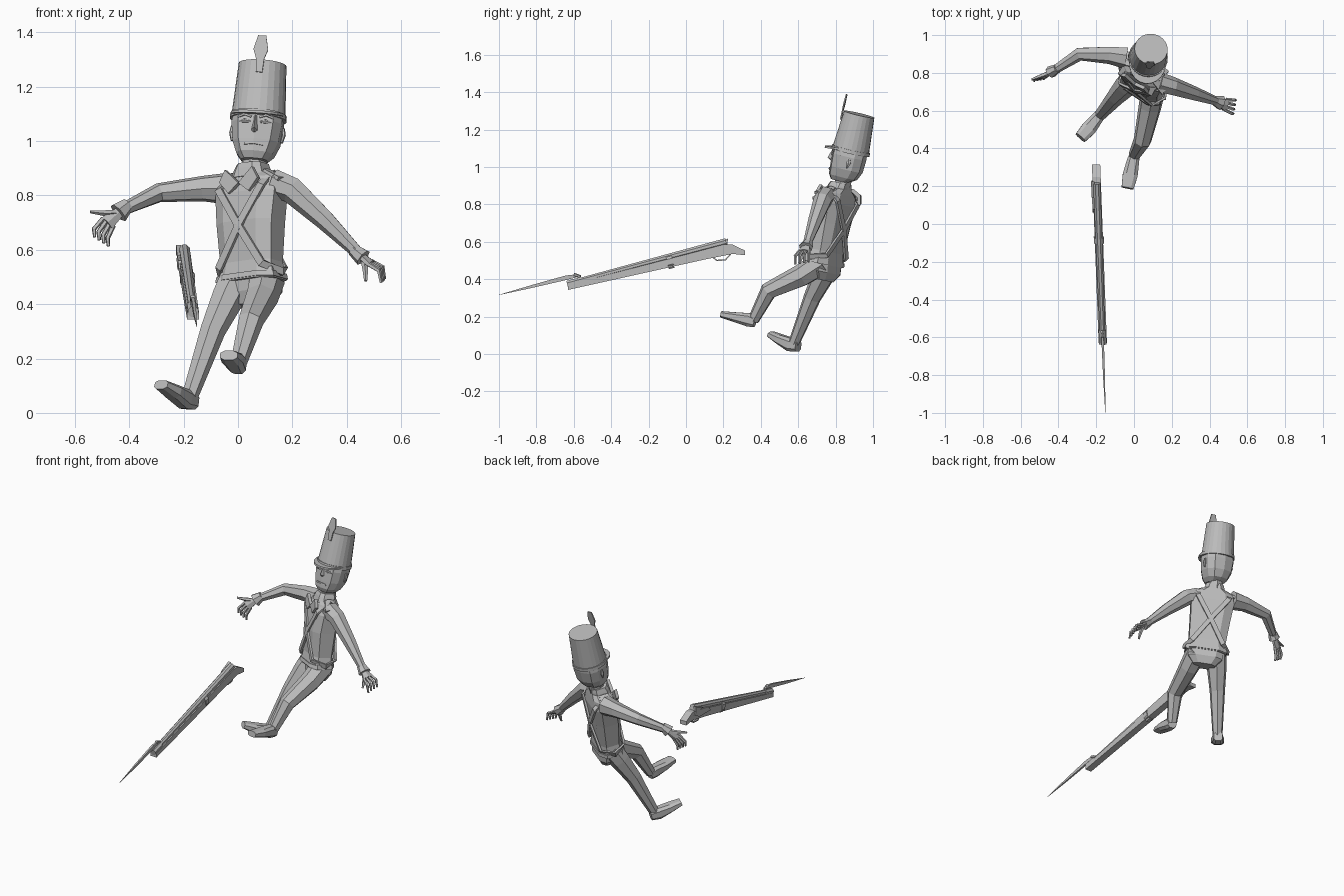
import bpy, bmesh
from math import sin, cos, pi
from mathutils import Vector as V, Matrix as Mx

cube = bpy.data.objects.get("Cube")
if cube:
    bpy.data.objects.remove(cube)

grey = bpy.data.materials.new("plain_grey")
grey.use_nodes = True
grey.diffuse_color = (0.5, 0.5, 0.5, 1)
grey.node_tree.nodes["Principled BSDF"].inputs["Base Color"].default_value = (0.5, 0.5, 0.5, 1)

# Local frames: the body turns to its right and leans back
BODY = Mx.Translation((.05, .735, .48)) @ Mx.Rotation(-.2, 4, 'X') @ Mx.Rotation(-.6, 4, 'Z')
HEAD = (Mx.Translation((.068, .86, 1)) @ Mx.Rotation(.08, 4, 'Y')
        @ Mx.Rotation(-.23, 4, 'X') @ Mx.Rotation(-.12, 4, 'Z'))
WORLD = Mx.Identity(4)


def loft(name, rings, frame=WORLD, closed=False):
    """Skin a list of equal point rings, capped unless closed."""
    bm = bmesh.new()
    rows = [[bm.verts.new(frame @ V(p)) for p in ring] for ring in rings]
    pairs = list(zip(rows, rows[1:])) + ([(rows[-1], rows[0])] if closed else [])
    for a, b in pairs:
        for i in range(len(a)):
            j = (i + 1) % len(a)
            bm.faces.new((a[i], a[j], b[j], b[i]))
    if not closed:
        bm.faces.new(rows[0])
        bm.faces.new(rows[-1])
    bmesh.ops.recalc_face_normals(bm, faces=bm.faces)
    mesh = bpy.data.meshes.new(name)
    bm.to_mesh(mesh)
    bm.free()
    mesh.materials.append(grey)
    ob = bpy.data.objects.new(name, mesh)
    bpy.context.collection.objects.link(ob)
    return ob


def oval(n, power=1.0):
    """Unit outline, boxier as power drops."""
    pts = []
    for i in range(n):
        a = 2 * pi * (i + .5) / n
        c, s = cos(a), sin(a)
        pts.append((abs(c) ** power * (1 if c > 0 else -1),
                    abs(s) ** power * (1 if s > 0 else -1)))
    return pts


def stack(name, levels, frame, n=8, power=.6):
    """Levels of (height, half width, half depth, depth offset)."""
    loft(name, [[(x * w, y * d + o, z) for x, y in oval(n, power)]
                for z, w, d, o in levels], frame)


def tube(name, pts, radii, n=6, up=(0, 0, 1), frame=WORLD, closed=False, power=1.0):
    """Sweep an oval of (width, height) radii; up may vary by point."""
    pts = [V(p) for p in pts]
    rings, last = [], len(pts) - 1
    for i, p in enumerate(pts):
        before = pts[i - 1] if i or closed else p
        after = pts[(i + 1) % len(pts)] if i < last or closed else p
        t = (after - before).normalized()
        u = V(up[i] if isinstance(up, list) else up)
        side = t.cross(u).normalized()
        u = side.cross(t)
        r = radii[i] if isinstance(radii, list) else radii
        w, h = r if isinstance(r, tuple) else (r, r)
        rings.append([p + side * x * w + u * y * h for x, y in oval(n, power)])
    loft(name, rings, frame, closed)


def plate(name, outline, half, frame=WORLD, axis=0):
    """Extrude an outline both ways along the axis."""
    def place(p, d):
        return (d, *p) if axis == 0 else (p[0], d, p[1])
    loft(name, [[place(p, d) for p in outline] for d in half], frame)


# Trousers and jacket
stack("pelvis", [(-.085, .07, .05, .01), (-.04, .11, .07, .01), (.05, .115, .07, 0)], BODY)
stack("jacket", [(.0, .132, .08, 0), (.07, .118, .07, 0), (.22, .128, .08, -.005),
                 (.33, .138, .078, 0), (.385, .12, .062, .005), (.415, .06, .05, .01)], BODY)
stack("waistband", [(.005, .136, .084, 0), (.025, .133, .081, 0)], BODY)
stack("collar", [(.39, .075, .06, .0), (.425, .062, .056, .005), (.445, .054, .05, .008)], BODY)
tube("neck", [(.055, .825, .87), (.066, .855, .97)], [.048, .045], 8, (0, 1, 0))

for s, side in ((1, "left"), (-1, "right")):
    # Lapels and crossed shoulder belts
    plate(side + "_lapel", [(0, .36), (s * .06, .415), (s * .085, .37), (s * .045, .325)],
          (-.088, -.07), BODY, 1)
    front = [(s * .095, -.076, .345), (0, -.086, .2), (-s * .095, -.074, .05)]
    back = [(x, -y, z) for x, y, z in reversed(front)]
    path = [(s * .09, 0, .405)] + front + [(-s * .137, 0, .025)] + back
    ups = [(0, 0, 1)] + [(0, -1, 0)] * 3 + [(-s, 0, 0)] + [(0, 1, 0)] * 3
    tube(side + "_cross_belt", path, (.02, .009), 4, ups, BODY, True)
    tube(side + "_shoulder_strap", [(s * .07, 0, .41), (s * .15, 0, .365)],
         [(.03, .01), (.055, .014)], 6, (0, 0, 1), BODY)


# Arms with cuffs and hands
def arm(side, joints, radii, knuckle, spread, bend, curl, thumb):
    tube(side + "_sleeve", joints, radii, 7)
    wrist, knuckle, spread = V(joints[-1]), V(knuckle), V(spread)
    along = (knuckle - wrist).normalized()
    palm_up = along.cross(spread).normalized()
    tube(side + "_cuff", [wrist - along * .035, wrist + along * .015],
         [(.026, .024), (.04, .033)], 7, palm_up)
    tube(side + "_palm", [wrist, knuckle], [(.02, .014), (spread.length * 1.1, .014)],
         6, palm_up)
    for k in range(4):
        f = (k - 1.5) / 1.5
        root = knuckle + spread * f * .8
        mid = root + V(bend) + spread * f * .25
        tube(f"{side}_finger_{k + 1}", [root - along * .008, mid, mid + V(curl)],
             [.0095, .009, .006], 5, palm_up)
    tube(side + "_thumb", [wrist + along * .015, (wrist + V(thumb)) / 2 + along * .012, thumb],
         [.013, .011, .006], 5, palm_up)


arm("left", [(.13, .75, .845), (.2, .73, .82), (.32, .69, .71), (.45, .645, .58)],
    [.055, .05, .038, .022], (.49, .63, .548), (.006, .034, .006),
    (.035, -.01, -.018), (.008, 0, -.045), (.47, .605, .485))
arm("right", [(-.04, .88, .825), (-.13, .895, .825), (-.29, .9, .81), (-.43, .81, .745)],
    [.06, .048, .036, .023], (-.483, .78, .698), (.024, .004, -.016),
    (-.022, -.012, -.038), (.003, -.006, -.03), (-.543, .765, .74))

# Legs and shoes
LEGS = {
    "right": ([(-.0, .775, .5), (-.04, .735, .42), (-.095, .675, .3), (-.178, .578, .06)],
              [(-.165, .6, .04), (-.195, .56, .05), (-.24, .505, .078), (-.283, .457, .104)]),
    "left": ([(.105, .73, .49), (.085, .62, .42), (.045, .44, .335), (.0, .36, .18)],
             [(.005, .37, .17), (-.005, .335, .183), (-.02, .26, .198), (-.034, .19, .212)]),
}
for side, (leg, foot) in LEGS.items():
    tube(side + "_leg", leg, [.068, .062, .048, .031], 7, (0, -1, .3))
    tube(side + "_shoe", foot, [(.028, .03), (.034, .038), (.042, .027), (.034, .018)],
         8, power=.7)

# Head and face
stack("head", [(-.08, .05, .05, -.02), (-.055, .07, .078, -.008), (-.01, .088, .09, 0),
               (.06, .097, .094, 0), (.12, .09, .088, 0)], HEAD, 10, .75)
loft("nose", [[(-.006, -.09, .075), (.006, -.09, .075), (0, -.097, .075)],
              [(-.014, -.085, .02), (.014, -.085, .02), (0, -.113, .026)],
              [(-.008, -.085, .012), (.008, -.085, .012), (0, -.095, .014)]], HEAD)
tube("mouth", [(-.035, -.082, -.03), (0, -.09, -.027), (.035, -.082, -.03)], (.006, .005),
     4, (0, -1, 0), HEAD)
for s, side in ((1, "left"), (-1, "right")):
    tube(side + "_eye", [(s * .018, -.09, .052), (s * .038, -.091, .055), (s * .06, -.082, .052)],
         [.003, (.009, .006), .003], 6, (0, -1, 0), HEAD)
    tube(side + "_brow", [(s * .015, -.092, .07), (s * .04, -.092, .078), (s * .066, -.08, .07)],
         .005, 4, (0, -1, 0), HEAD)
    tube(side + "_ear", [(s * .092, .01, .0), (s * .098, .014, .03), (s * .094, .01, .055)],
         [.005, (.014, .007), .006], 6, (s, 0, 0), HEAD)

# Tall hat with band, peak and plume
stack("hat", [(.085, .1, .1, 0), (.29, .088, .083, 0)], HEAD, 24, 1)
stack("hat_band", [(.08, .105, .105, 0), (.1, .104, .104, 0)], HEAD, 24, 1)
arc = [pi * i / 10 for i in range(11)]
peak = [(.098 * cos(a), -.03 - .11 * sin(a)) for a in arc]
loft("hat_peak", [[(x, y, z + (y + .1) * .15) for x, y in peak] for z in (.08, .09)], HEAD)
plate("plume", [(-.012, .24), (.012, .24), (.015, .29), (.027, .325), (.016, .378),
                (-.014, .378), (-.027, .325), (-.015, .29)], (-.094, -.087), HEAD, 1)

# Musket, skewed slightly along its length
GUN = Mx(((1, -.0376, 0, -.189), (0, 1, 0, 0), (0, 0, 1, 0), (0, 0, 0, 1)))
plate("musket_stock", [(-.63, .343), (-.63, .37), (.05, .545), (.2, .585), (.25, .585),
                       (.315, .553), (.315, .528), (.25, .535), (.2, .525), (.1, .505)],
      (-.022, .022), GUN)
tube("musket_barrel", [(0, -.635, .374), (0, -.2, .49), (0, .215, .6)],
     [.015, .018, .021], 8, frame=GUN)
plate("musket_hammer", [(.14, .58), (.2, .605), (.225, .617), (.22, .58)], (-.03, -.012), GUN)
plate("lock_plate", [(.06, .53), (.08, .56), (.21, .585), (.23, .56), (.18, .535)],
      (-.028, .0), GUN)
tube("trigger_guard", [(0, .14, .52), (0, .165, .5), (0, .21, .503), (0, .24, .535)],
     (.01, .005), 4, frame=GUN)
tube("barrel_ring", [(0, -.1, .49), (0, -.07, .497)], (.029, .04), 8, frame=GUN)
tube("bayonet_socket", [(0, -.635, .372), (0, -.56, .392)], .021, 8, frame=GUN)
tube("bayonet_neck", [(0, -.575, .39), (0, -.57, .415), (0, -.6, .425)], .01, 6, (0, 1, .2), GUN)
tube("bayonet_blade", [(0, -.575, .42), (0, -.64, .408), (0, -.82, .362), (0, -1, .316)],
     [(.006, .01), (.009, .017), (.007, .011), .001], 4, frame=GUN)
